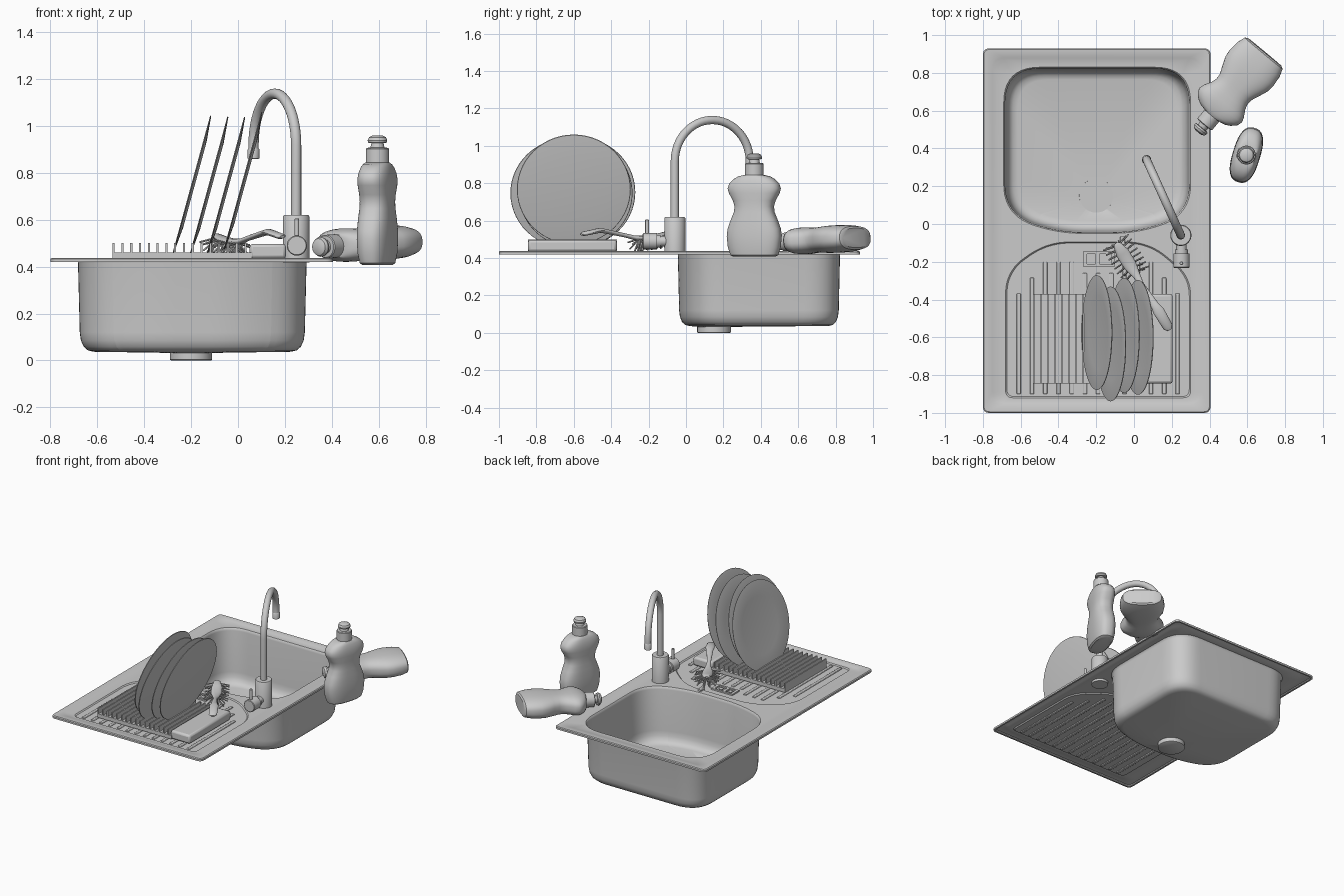
import bpy, bmesh, math, random
from mathutils import Vector, Matrix

if "Cube" in bpy.data.objects:
    bpy.data.objects.remove(bpy.data.objects["Cube"])

random.seed(4)


def finish(name, bm, bevel=0):
    me = bpy.data.meshes.new(name)
    bm.to_mesh(me)
    bm.free()
    ob = bpy.data.objects.new(name, me)
    bpy.context.collection.objects.link(ob)
    bpy.ops.object.select_all(action='DESELECT')
    ob.select_set(True)
    bpy.context.view_layer.objects.active = ob
    bpy.ops.object.shade_smooth_by_angle(angle=math.radians(35))
    if bevel:
        mod = ob.modifiers.new("bevel", 'BEVEL')
        mod.width, mod.segments = bevel, 2
    return ob


def skin(bm, a, b):
    n = len(a)
    return [bm.faces.new((a[i], a[(i + 1) % n], b[(i + 1) % n], b[i])) for i in range(n)]


def loft(name, rings):
    bm = bmesh.new()
    vs = [[bm.verts.new(p) for p in r] for r in rings]
    for a, b in zip(vs, vs[1:]):
        skin(bm, a, b)
    bm.faces.new(vs[0][::-1])
    bm.faces.new(vs[-1])
    bmesh.ops.recalc_face_normals(bm, faces=bm.faces)
    return finish(name, bm)


def frame(origin, axis, side=(1, 0, 0)):
    z = Vector(axis).normalized()
    y = z.cross(Vector(side)).normalized()
    m = Matrix((y.cross(z), y, z)).transposed().to_4x4()
    m.translation = Vector(origin)
    return m


def turned(name, profile, m, seg=40):
    # profile rows: height, half width, half depth, roundness exponent
    rings = []
    for z, a, b, n in profile:
        ring = []
        for i in range(seg):
            t = 2 * math.pi * i / seg
            c, s = math.cos(t), math.sin(t)
            ring.append(m @ Vector((a * math.copysign(abs(c) ** (2 / n), c),
                                    b * math.copysign(abs(s) ** (2 / n), s), z)))
        rings.append(ring)
    return loft(name, rings)


def round_turned(name, profile, m, seg=40):
    return turned(name, [(z, r, r, 2) for z, r in profile], m, seg)


def sweep(name, path, sizes, side, seg=20):
    side = Vector(side).normalized()
    path = [Vector(p) for p in path]
    rings = []
    for i, (p, (w, h)) in enumerate(zip(path, sizes)):
        t = path[min(i + 1, len(path) - 1)] - path[max(i - 1, 0)]
        up = side.cross(t).normalized()
        rings.append([p + side * w * math.cos(a) + up * h * math.sin(a)
                      for a in (2 * math.pi * k / seg for k in range(seg))])
    return loft(name, rings)


def boxes(name, spans, bevel=0):
    bm = bmesh.new()
    for x0, x1, y0, y1, z0, z1 in spans:
        m = Matrix.Translation(((x0 + x1) / 2, (y0 + y1) / 2, (z0 + z1) / 2))
        bmesh.ops.create_cube(bm, size=1, matrix=m @ Matrix.Diagonal((x1 - x0, y1 - y0, z1 - z0, 1)))
    return finish(name, bm, bevel)


def outline(corners, seg=10):
    # rounded polygon, rows: x, y, corner cut
    pts, n = [], len(corners)
    for i, (x, y, d) in enumerate(corners):
        c = Vector((x, y))
        a = c + (Vector(corners[i - 1][:2]) - c).normalized() * d
        b = c + (Vector(corners[(i + 1) % n][:2]) - c).normalized() * d
        for k in range(seg + 1):
            t = k / seg
            pts.append(a * (1 - t) ** 2 + c * 2 * t * (1 - t) + b * t * t)
    return pts


def rect(inset, r):
    x0, x1, y0, y1 = -.8 + inset, .405 - inset, -1 + inset, .93 - inset
    return outline([(x0, y0, r), (x1, y0, r), (x1, y1, r), (x0, y1, r)], 6)


# sink: rim, deck, bowl and recessed drainer in one sheet
bm = bmesh.new()
ring = lambda pts, z: [bm.verts.new((p[0], p[1], z)) for p in pts]
rim = [ring(rect(i, r), z) for i, r, z in
       [(.012, .03, .42), (0, .035, .42), (0, .035, .433), (.006, .03, .438), (.045, .06, .438), (.052, .06, .434)]]
for a, b in zip(rim, rim[1:]):
    skin(bm, a, b)

bowl = outline([(-.69, .83, .19), (.30, .83, .19), (.30, .05, .16), (.02, -.05, .14),
                (-.41, -.05, .14), (-.69, .05, .16)])
mid, plug = Vector((-.195, .39)), Vector((-.2, .15))
levels = [(1, .434), (.992, .43), (.985, .415), (.97, .12), (.96, .085), (.935, .058), (.9, .043), (.85, .037)]
bowl_rings = [ring([mid + (p - mid) * s for p in bowl], z) for s, z in levels]
for r, z in [(.09, .032), (.085, .028), (.02, .026)]:
    bowl_rings.append(ring([plug + (p - plug).normalized() * r for p in bowl], z))
for a, b in zip(bowl_rings, bowl_rings[1:]):
    skin(bm, a, b)
bm.faces.new(bowl_rings[-1])

tray = outline([(-.68, -.92, .04), (.30, -.92, .04), (.30, -.28, .1), (.08, -.095, .12),
                (-.46, -.095, .12), (-.68, -.25, .12)])
tmid = Vector((-.19, -.5))
tray_rings = [ring([tmid + (p - tmid) * s for p in tray], z) for s, z in [(1, .434), (.985, .427)]]
skin(bm, *tray_rings)
bm.faces.new(tray_rings[-1])

loop_edges = []
for r in (rim[-1], bowl_rings[0], tray_rings[0]):
    loop_edges += [bm.edges.get((r[i - 1], r[i])) for i in range(len(r))]
bmesh.ops.triangle_fill(bm, use_beauty=True, use_dissolve=False, edges=loop_edges, normal=(0, 0, 1))
bmesh.ops.recalc_face_normals(bm, faces=bm.faces)
bm.faces.ensure_lookup_table()
if sum(f.normal.z * f.calc_area() for f in bm.faces) < 0:
    bmesh.ops.reverse_faces(bm, faces=bm.faces)
finish("sink", bm)

# waste outlet and drainer ribs
UP = (0, 0, 1)
round_turned("waste_outlet", [(0, .085), (.003, .09), (.034, .09)], frame((-.2, .15, 0), UP))
ribs = []
for i in range(13):
    x = -.61 + i * .07
    top = -.2 - 1.2 * max(0, abs(x + .19) - .28)
    if -.3 < x < -.05:
        top = -.26
    ribs.append((x - .011, x + .011, -.9, top, .421, .434))
boxes("drainer_ribs", ribs, .004)

# overflow grille with two openings
bars = [(-.27, -.10, y, y + .014, .425, .437) for y in (-.225, -.159)]
bars += [(x, x + w, -.225, -.145, .425, .437) for x, w in ((-.27, .02), (-.203, .02), (-.12, .02))]
bars += [(x - .014, x + .014, -.2, -.17, .425, .433) for x in (-.226, -.151)]
boxes("overflow_grille", bars)
boxes("overflow_clip", [(-.073, -.048, -.11, -.065, .43, .45)], .004)

# dish rack: base, slats, solid end block
rack = [(-.535, .06, -.845, -.37, .434, .46)]
rack += [(x, x + .009, -.845, -.37, .455, .5) for x in (-.535 + .0375 * i for i in range(16))]
boxes("dish_rack", rack)
boxes("rack_end_block", [(.05, .205, -.845, -.37, .434, .497)], .014)

# four leaning plates
tilt = math.radians(15.3)
lean = (-math.cos(tilt), 0, math.sin(tilt))
for i, (x, y, z) in enumerate([(-.19, -.575, .75), (-.117, -.635, .745), (-.045, -.59, .745), (.028, -.6, .765)]):
    round_turned(f"plate_{i + 1}", [(-.006, .19), (.004, .302), (.008, .304), (.009, .3), (0, .195)],
                 frame((x, y, z), lean, (0, 1, 0)), 56)

# tap: body, side valve, lever and swan neck
tap = Vector((.248, -.06, 0))
round_turned("tap_body", [(.418, .056), (.614, .056), (.62, .052)], frame(tap, UP))
round_turned("tap_valve", [(.03, .028), (.075, .028), (.076, .034), (.095, .034), (.096, .043), (.168, .043), (.172, .039)],
             frame(tap + Vector((.003, 0, .49)), (0, -1, 0)))
round_turned("tap_lever", [(.5, .01), (.603, .01), (.606, .007)], frame(tap + Vector((.003, -.148, 0)), UP), 16)
out = Vector((-.413, .911, 0)).normalized()
neck = [tap + Vector((0, 0, .6)), tap + Vector((0, 0, .8))]
for k in range(25):
    a = math.pi * k / 24
    neck.append(tap + out * (.22 - .22 * math.cos(a)) + Vector((0, 0, .918 + .22 * math.sin(a))))
neck.append(neck[-1] - Vector((0, 0, .02)))
sweep("tap_neck", neck, [(.022, .022)] * len(neck), out.cross(Vector(UP)))
round_turned("tap_nozzle", [(.86, .021), (.862, .025), (.9, .025), (.905, .022)], frame(tap + out * .44, UP), 24)

# two squeeze bottles, one upright and one lying down
body = [(0, .115, .052), (.008, .13, .062), (.05, .144, .07), (.11, .15, .073), (.15, .145, .073), (.2, .126, .071),
        (.24, .109, .068), (.27, .106, .067), (.3, .115, .068), (.34, .138, .071), (.365, .145, .071),
        (.39, .137, .068), (.415, .112, .062), (.43, .085, .055), (.437, .052, .05)]
cap = [(.43, .046), (.432, .05), (.496, .05), (.5, .046), (.501, .03), (.52, .026), (.522, .04), (.532, .042), (.545, .036), (.552, .022)]
a = math.radians(73)
poses = {"standing": frame((.595, .365, .407), UP, (math.cos(a), math.sin(a), 0)),
         "lying": frame((.692, .91, .508), (-.64, -.77, -.045), (.77, -.64, 0))}
for pose, m in poses.items():
    turned(pose + "_bottle", [(z, w, d, 2.6) for z, w, d in body], m, 48)
    round_turned(pose + "_bottle_cap", cap, m, 32)

# washing-up brush: handle and head
line = [(.19, -.56, .527), (.18, -.545, .53), (.13, -.46, .548), (.11, -.43, .543), (.04, -.32, .52),
        (.015, -.275, .508), (-.02, -.22, .505), (-.06, -.155, .515), (-.09, -.11, .53), (-.095, -.1, .532)]
sizes = [(.012, .006), (.027, .012), (.03, .013), (.022, .012), (.013, .011),
         (.02, .012), (.035, .014), (.036, .014), (.022, .012), (.008, .006)]
across = Vector((.84, .54, 0)).normalized()
sweep("brush_handle", line, sizes, across)

# brush bristles fanned to both sides
bm = bmesh.new()
start, end = Vector((0, -.25, .503)), Vector((-.085, -.115, .525))
along = (end - start).normalized()
for i in range(8):
    base = start.lerp(end, i / 7)
    for deg in (-75, -45, -15, 15, 45, 75):
        t = math.radians(deg + random.uniform(-6, 6))
        d = (across * math.sin(t) - Vector(UP) * math.cos(t) + along * (i / 7 - .5) * .5).normalized()
        length = min(.085, .068 / max(.2, -d.z))
        m = frame(base + d * length / 2, d, along)
        bmesh.ops.create_cone(bm, cap_ends=True, segments=6, radius1=.0045, radius2=.0045, depth=length, matrix=m)
finish("brush_bristles", bm)
